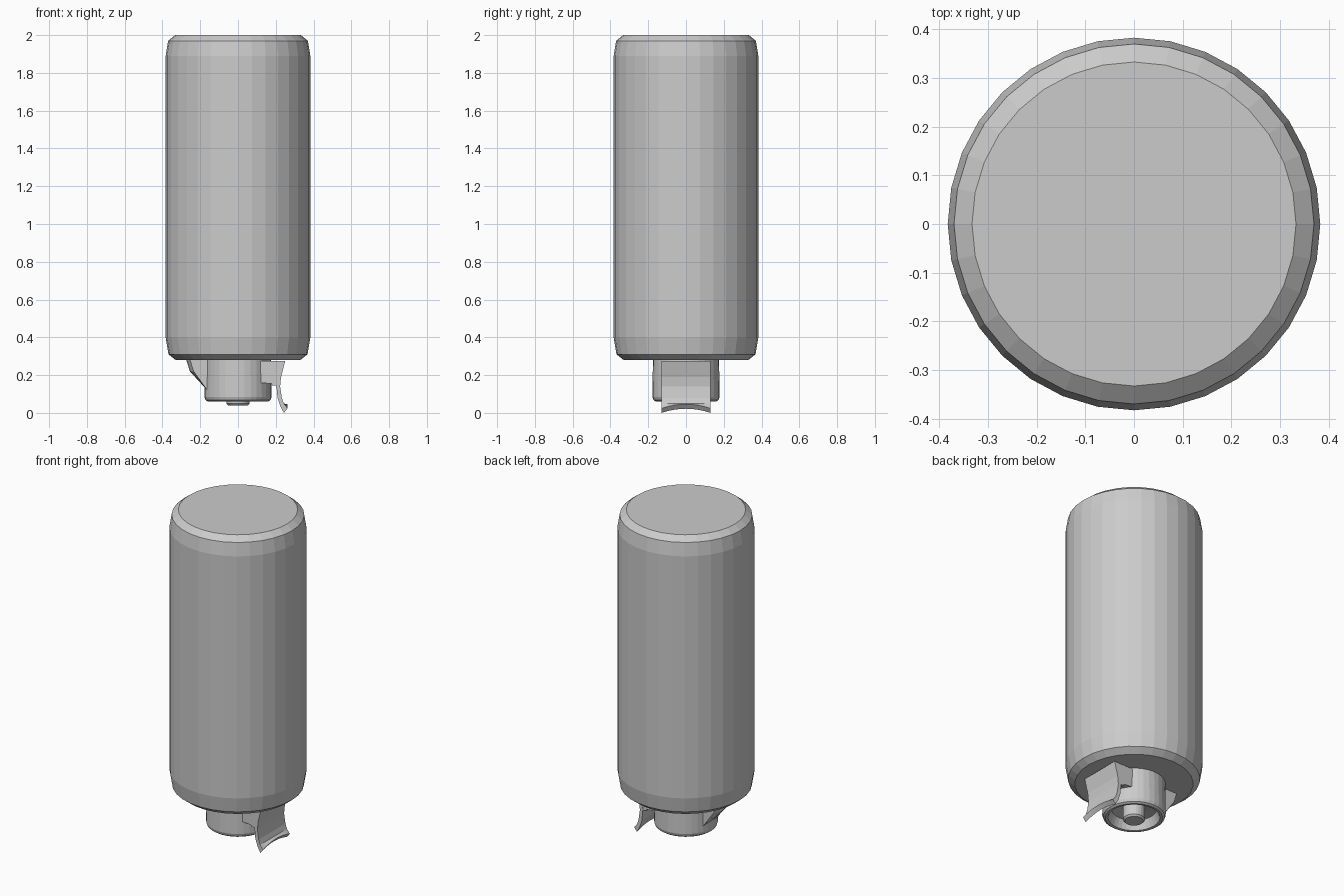
import bpy, bmesh, math

if "Cube" in bpy.data.objects:
    bpy.data.objects.remove(bpy.data.objects["Cube"])


def finish(name, bm):
    bmesh.ops.recalc_face_normals(bm, faces=bm.faces)
    mesh = bpy.data.meshes.new(name)
    bm.to_mesh(mesh)
    bm.free()
    obj = bpy.data.objects.new(name, mesh)
    bpy.context.collection.objects.link(obj)
    return obj


def lathe(name, profile, sides):
    """Revolve (radius, z) points around z and cap both ends."""
    bm = bmesh.new()
    rings = []
    for r, z in profile:
        rings.append([bm.verts.new((r * math.cos(2 * math.pi * i / sides),
                                    r * math.sin(2 * math.pi * i / sides), z))
                      for i in range(sides)])
    for a, b in zip(rings, rings[1:]):
        for i in range(sides):
            j = (i + 1) % sides
            bm.faces.new((a[i], a[j], b[j], b[i]))
    bm.faces.new(rings[0])
    bm.faces.new(rings[-1])
    return finish(name, bm)


def prism(name, outline, half, steps=1, bend=lambda x, y, z: (x, y, z)):
    """Sweep an (x, z) outline across y, with an optional bend."""
    bm = bmesh.new()
    rings = []
    for k in range(steps + 1):
        y = -half + 2 * half * k / steps
        rings.append([bm.verts.new(bend(x, y, z)) for x, z in outline])
    n = len(outline)
    for a, b in zip(rings, rings[1:]):
        for i in range(n):
            j = (i + 1) % n
            bm.faces.new((a[i], a[j], b[j], b[i]))
    bm.faces.new(rings[0])
    bm.faces.new(rings[-1])
    return finish(name, bm)


# Main container
lathe("container", [(0.33, 0.28), (0.368, 0.31), (0.383, 0.40),
                    (0.383, 1.89), (0.37, 1.97), (0.333, 2.0)], 32)

# Hollow outlet collar with a recessed underside
lathe("outlet_collar", [(0.175, 0.29), (0.178, 0.085), (0.172, 0.068), (0.16, 0.06),
                        (0.145, 0.062), (0.125, 0.115), (0.06, 0.125)], 32)

# Central nozzle
lathe("nozzle", [(0.062, 0.14), (0.062, 0.05), (0.052, 0.04)], 24)

# Push lever, its tip arched upward in the middle
LEVER_HALF = 0.13


def arch_tip(x, y, z):
    lift = 0.022 * (1 - (y / LEVER_HALF) ** 2) if z < 0.04 else 0
    return x, y, z + lift


prism("lever", [(0.25, 0.275), (0.228, 0.19), (0.223, 0.14), (0.232, 0.08),
                (0.242, 0.05), (0.262, 0.024), (0.243, 0.0), (0.224, 0.035),
                (0.209, 0.08), (0.203, 0.15), (0.222, 0.275)],
      LEVER_HALF, 8, arch_tip)

# Arm joining the lever to the collar
prism("lever_arm", [(0.11, 0.275), (0.235, 0.275), (0.21, 0.145),
                    (0.18, 0.145), (0.178, 0.155), (0.11, 0.16)], 0.128)

# Rear support wedge, slightly rounded across its width
prism("rear_wedge", [(-0.15, 0.285), (-0.275, 0.285), (-0.255, 0.22),
                     (-0.165, 0.122), (-0.15, 0.122)], 0.068, 4,
      lambda x, y, z: (x + (0.02 * (y / 0.068) ** 2 if x < -0.2 else 0), y, z))
